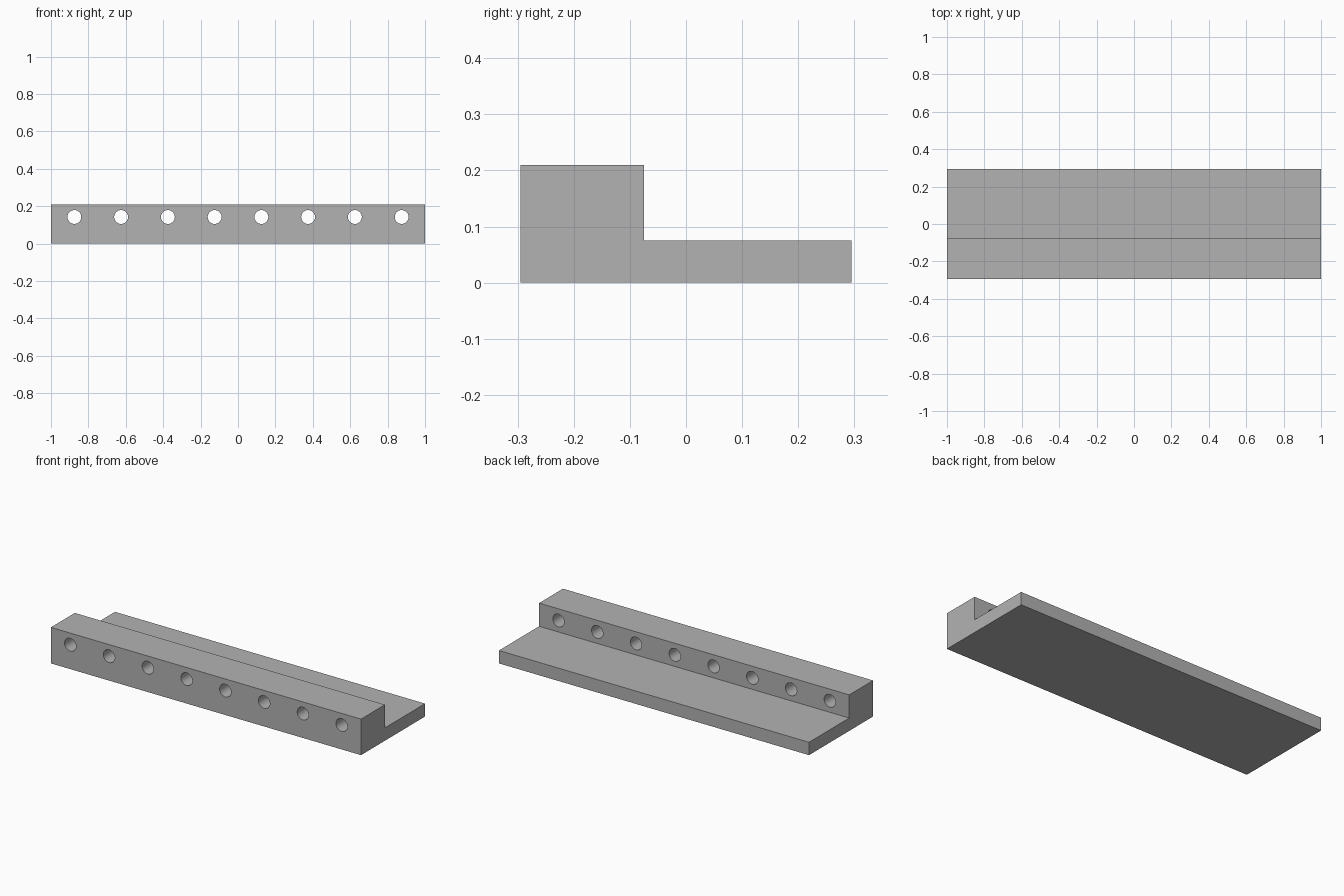
import bpy
import bmesh
import math
from mathutils import Matrix

cube = bpy.data.objects.get("Cube")
if cube:
    bpy.data.objects.remove(cube, do_unlink=True)

LENGTH = 2.0
FRONT, STEP, BACK = -0.295, -0.075, 0.295
TOP, LEDGE = 0.21, 0.075
HOLES, HOLE_RADIUS, HOLE_Z = 8, 0.037, 0.142


def new_object(name, bm):
    bmesh.ops.recalc_face_normals(bm, faces=bm.faces)
    mesh = bpy.data.meshes.new(name)
    bm.to_mesh(mesh)
    bm.free()
    obj = bpy.data.objects.new(name, mesh)
    bpy.context.collection.objects.link(obj)
    return obj


# Plain grey material
grey = bpy.data.materials.new("plain_grey")
grey.use_nodes = True
colour = (0.448, 0.448, 0.448, 1.0)
grey.diffuse_color = colour
grey.node_tree.nodes["Principled BSDF"].inputs["Base Color"].default_value = colour

# Stepped rail: L-shaped profile extruded along x
bm = bmesh.new()
profile = [(FRONT, 0), (BACK, 0), (BACK, LEDGE), (STEP, LEDGE), (STEP, TOP), (FRONT, TOP)]
end = bm.faces.new([bm.verts.new((-LENGTH / 2, y, z)) for y, z in profile])
extruded = bmesh.ops.extrude_face_region(bm, geom=[end])["geom"]
bmesh.ops.translate(bm, vec=(LENGTH, 0, 0),
                    verts=[v for v in extruded if isinstance(v, bmesh.types.BMVert)])
rail = new_object("stepped_rail", bm)
rail.data.materials.append(grey)

# Row of round holes through the raised wall
bm = bmesh.new()
spacing = LENGTH / HOLES
for i in range(HOLES):
    x = -LENGTH / 2 + spacing * (i + 0.5)
    place = Matrix.Translation((x, (FRONT + STEP) / 2, HOLE_Z))
    bmesh.ops.create_cone(bm, cap_ends=True, segments=48, radius1=HOLE_RADIUS,
                          radius2=HOLE_RADIUS, depth=STEP - FRONT + 0.1,
                          matrix=place @ Matrix.Rotation(math.pi / 2, 4, "X"))
cutter = new_object("hole_cutter", bm)
cutter.data.materials.append(grey)
cutter.hide_render = True

cut = rail.modifiers.new("bolt_holes", "BOOLEAN")
cut.operation = "DIFFERENCE"
cut.solver = "EXACT"
cut.object = cutter

# Apply the cut, drop the cutter, then smooth only the hole walls
bpy.ops.object.select_all(action="DESELECT")
rail.select_set(True)
bpy.context.view_layer.objects.active = rail
bpy.ops.object.modifier_apply(modifier=cut.name)
bpy.data.objects.remove(cutter, do_unlink=True)
bpy.ops.object.shade_smooth_by_angle(angle=math.radians(30))
